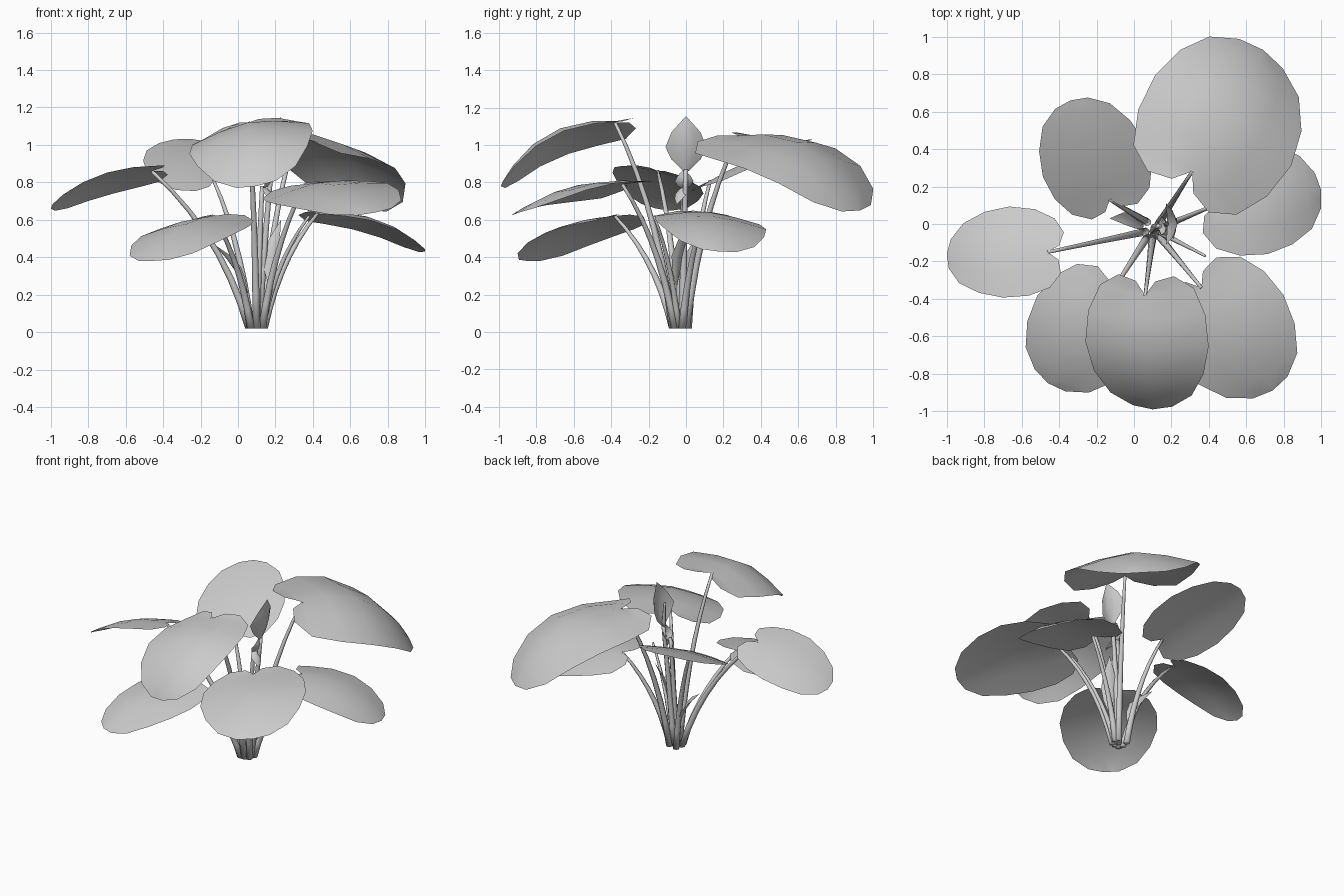
import bpy, bmesh, math
from mathutils import Vector

cube = bpy.data.objects.get("Cube")
if cube:
    bpy.data.objects.remove(cube, do_unlink=True)

UP = Vector((0, 0, 1))

grey = bpy.data.materials.new("plain_grey")
grey.use_nodes = True
color = (0.6, 0.6, 0.6, 1)
grey.diffuse_color = color
grey.node_tree.nodes["Principled BSDF"].inputs["Base Color"].default_value = color

# Half outlines as (along, across) fractions
ROUND = [(-0.1, 0.16), (-0.13, 0.45), (-0.03, 0.76), (0.16, 0.95), (0.4, 1),
         (0.64, 0.89), (0.85, 0.66), (0.97, 0.32), (1, 0)]
POINTED = [(0, 0.12), (0.2, 0.7), (0.42, 1), (0.7, 0.7), (1, 0)]


def finish(bm, name):
    bmesh.ops.remove_doubles(bm, verts=bm.verts, dist=0.0005)
    mesh = bpy.data.meshes.new(name)
    bm.to_mesh(mesh)
    bm.free()
    mesh.materials.append(grey)
    for face in mesh.polygons:
        face.use_smooth = True
    obj = bpy.data.objects.new(name, mesh)
    bpy.context.collection.objects.link(obj)


def blade(name, base, tip, width, roll=0, arch=0, fold=0, outline=ROUND):
    """Arched sheet with a midrib from base to tip; roll raises its right edge."""
    base, axis = Vector(base), Vector(tip) - Vector(base)
    forward = axis.normalized()
    right = forward.cross(UP).normalized()
    normal = right.cross(forward)
    angle = math.asin(roll / width)
    right, normal = (right * math.cos(angle) + normal * math.sin(angle),
                     normal * math.cos(angle) - right * math.sin(angle))

    def place(u, v):
        lift = 4 * arch * u * (1 - u) if u > 0 else 2 * arch * u
        return base + axis * u + right * v * width / 2 + normal * (lift - fold * abs(v) ** 1.5)

    bm = bmesh.new()
    for side in (1, -1):
        rows = []
        for u, v in outline:
            mid = max(u, 0)
            rows.append([bm.verts.new(place(mid + (u - mid) * t, side * v * t))
                         for t in (0, 0.5, 1)])
        for a, b in zip(rows, rows[1:]):
            for i in range(2):
                quad = [a[i], a[i + 1], b[i + 1], b[i]]
                bm.faces.new(quad if side > 0 else quad[::-1])
    bmesh.ops.dissolve_degenerate(bm, dist=0.0005, edges=bm.edges)
    finish(bm, name)


def stalk(name, start, end, thick, thin, bend=0.28, steps=7, sides=7):
    """Tapered tube that rises first and then leans out."""
    start, end = Vector(start), Vector(end)
    span = end - start
    knee = start + Vector((span.x * bend, span.y * bend, span.z * 0.6))
    bm = bmesh.new()
    rings = []
    for k in range(steps + 1):
        t = k / steps
        point = start * (1 - t) ** 2 + knee * 2 * t * (1 - t) + end * t * t
        along = ((knee - start) * (1 - t) + (end - knee) * t).normalized()
        if k == 0:
            along = UP
        side = along.cross(Vector((0, 1, 0))).normalized()
        other = along.cross(side)
        radius = thick + (thin - thick) * t
        rings.append([bm.verts.new(point + radius * (side * math.cos(a) + other * math.sin(a)))
                      for a in (math.tau * i / sides for i in range(sides))])
    for a, b in zip(rings, rings[1:]):
        for i in range(sides):
            j = (i + 1) % sides
            bm.faces.new((a[i], a[j], b[j], b[i]))
    bm.faces.new(rings[0][::-1])
    bm.faces.new(rings[-1])
    bmesh.ops.recalc_face_normals(bm, faces=bm.faces)
    finish(bm, name)


# Broad leaves: name, stalk foot, leaf base, leaf tip, width, roll, arch, fold
LEAVES = [
    ("back_left", (0.13, 0), (0.31, 0.28, 1.05), (0.69, 0.93, 0.65), 0.88, -0.12, 0.15, 0.1),
    ("front_left", (0.13, -0.06), (0.36, -0.34, 0.79), (0.74, -0.89, 0.64), 0.69, -0.12, 0.06, 0.05),
    ("front", (0.1, -0.07), (0.06, -0.38, 1.12), (0.1, -0.99, 0.78), 0.67, -0.14, 0.12, 0.08),
    ("front_right", (0.07, -0.07), (-0.13, -0.38, 0.62), (-0.46, -0.85, 0.38), 0.63, -0.02, 0.06, 0.06),
    ("right", (0.06, -0.04), (-0.46, -0.15, 0.86), (-1, -0.16, 0.66), 0.5, -0.12, 0.05, 0.03),
    ("back_right", (0.07, 0.01), (-0.13, 0.13, 0.81), (-0.34, 0.66, 1.03), 0.58, 0.07, 0.02, 0.03),
    ("left", (0.14, -0.02), (0.43, 0.1, 0.64), (1, 0.18, 0.43), 0.6, 0.05, 0.07, 0.05),
]
for name, foot, base, tip, width, roll, arch, fold in LEAVES:
    blade(name + "_leaf", base, tip, width, roll, arch, fold)
    stalk(name + "_stalk", (*foot, 0.02), base, 0.022, 0.009)

# Flower: upright hood, spike and stalk
stalk("flower_stalk", (0.11, -0.02, 0.02), (0.18, 0, 0.87), 0.022, 0.012, 0.5)
blade("flower_hood", (0.18, 0, 0.86), (0.23, 0, 1.155), 0.22, 0, -0.02, -0.05, POINTED)
stalk("flower_spike", (0.175, 0, 0.86), (0.16, 0.01, 1.03), 0.014, 0.008, 0.5)

# Small curled bud below the flower
stalk("bud_stalk", (0.1, -0.04, 0.02), (0.13, -0.01, 0.78), 0.02, 0.012, 0.5)
blade("bud_hood", (0.13, -0.01, 0.76), (0.17, -0.01, 0.87), 0.1, 0, -0.03, -0.03, POINTED)
blade("bud_flap", (0.13, -0.01, 0.78), (0.2, -0.05, 0.68), 0.07, 0, 0.02, 0.02, POINTED)

# Narrow young leaves and a bare shoot
blade("right_young_leaf", (0.05, -0.01, 0.2), (-0.13, 0.03, 0.47), 0.1, -0.05, 0.02, -0.02, POINTED)
blade("left_young_leaf", (0.17, -0.05, 0.25), (0.23, 0.03, 0.6), 0.1, 0, 0.02, -0.02, POINTED)
stalk("left_shoot", (0.13, -0.04, 0.02), (0.38, -0.17, 0.62), 0.018, 0.007)
